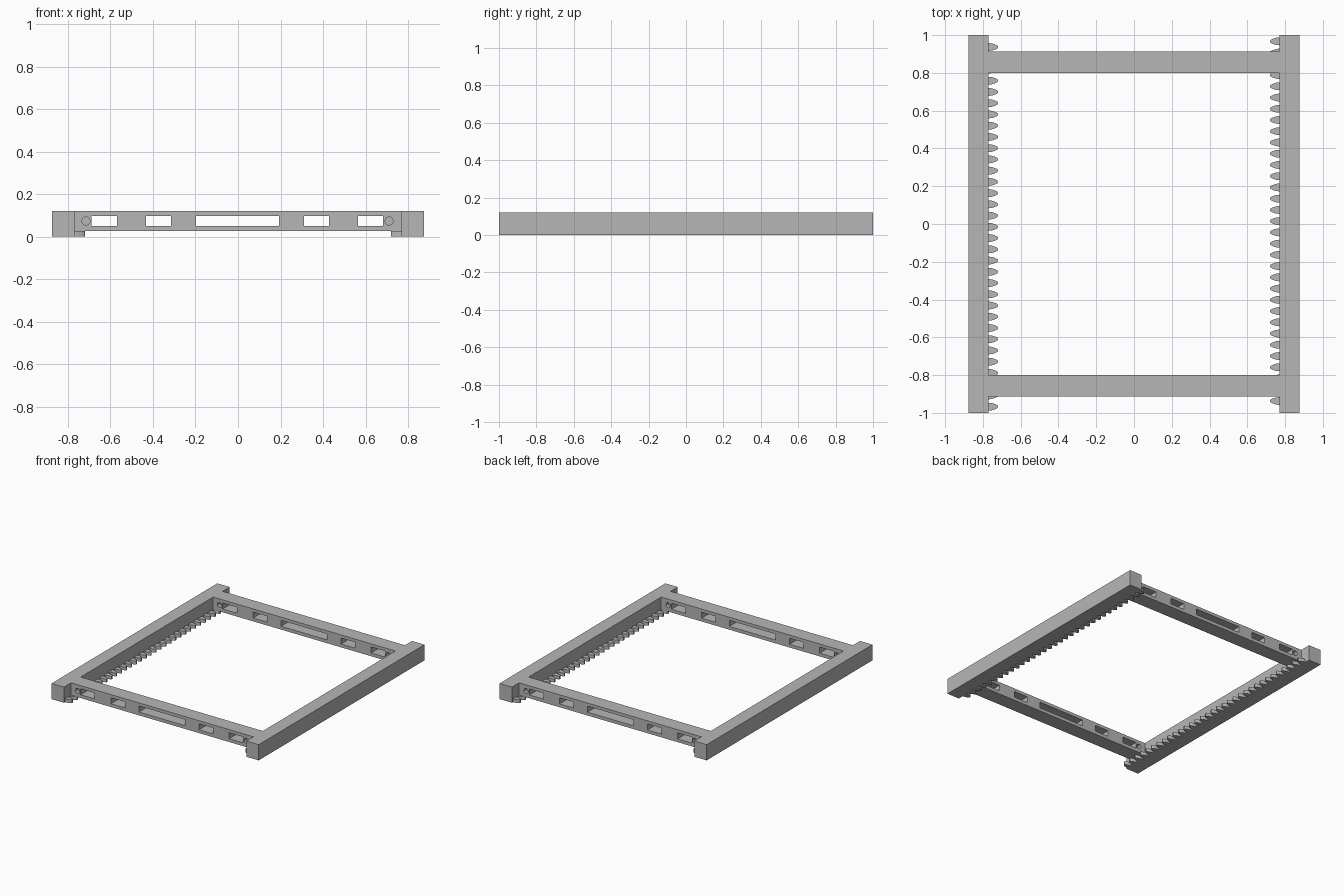
import bpy, bmesh, math
from mathutils import Matrix, Vector

if "Cube" in bpy.data.objects:
    bpy.data.objects.remove(bpy.data.objects["Cube"])

grey = bpy.data.materials.new("plain grey")
grey.diffuse_color = (0.47, 0.47, 0.47, 1)
grey.use_nodes = True
grey.node_tree.nodes["Principled BSDF"].inputs["Base Color"].default_value = grey.diffuse_color


def make_object(name, bm):
    bmesh.ops.recalc_face_normals(bm, faces=bm.faces)
    mesh = bpy.data.meshes.new(name)
    bm.to_mesh(mesh)
    bm.free()
    mesh.materials.append(grey)
    obj = bpy.data.objects.new(name, mesh)
    bpy.context.collection.objects.link(obj)
    return obj


def add_box(bm, x, y, z):
    centre = Vector([(a + b) / 2 for a, b in (x, y, z)])
    size = Vector([b - a for a, b in (x, y, z)])
    bmesh.ops.create_cube(bm, size=1, matrix=Matrix.Translation(centre) @ Matrix.Diagonal(size).to_4x4())


# Gear tooth outline: distance from the rail, half width
TOOTH = [(-0.005, 0.021), (0.0, 0.021), (0.018, 0.019), (0.036, 0.013), (0.046, 0.008), (0.049, 0.004)]
PITCH, TOOTH_COUNT, FIRST_TOOTH = 0.0595, 33, -0.967
RAIL_IN, RAIL_OUT = 0.77, 0.875

for side, label in ((-1, "left"), (1, "right")):
    # Side rail
    bm = bmesh.new()
    add_box(bm, sorted((side * RAIL_IN, side * RAIL_OUT)), (-1, 1), (0, 0.12))
    make_object(label + "_rail", bm)

    # Rack of teeth along the lower inner edge, one side turned half a circle from the other
    bm = bmesh.new()
    outline = TOOTH + [(d, -w) for d, w in reversed(TOOTH)]
    for i in range(TOOTH_COUNT):
        y = -side * (FIRST_TOOTH + i * PITCH)
        face = bm.faces.new([bm.verts.new((side * (RAIL_IN - d), y + w, 0)) for d, w in outline])
        top = bmesh.ops.extrude_face_region(bm, geom=[face])["geom"]
        bmesh.ops.translate(bm, vec=(0, 0, 0.026),
                            verts=[v for v in top if isinstance(v, bmesh.types.BMVert)])
    make_object(label + "_rack_teeth", bm)

# Cutter for the window slots and the blind round holes of a cross beam
BEAM_HALF = 0.0575
bm = bmesh.new()
for x in ((-0.69, -0.57), (-0.433, -0.315), (-0.197, 0.193), (0.31, 0.428), (0.565, 0.683)):
    add_box(bm, x, (-0.1, 0.1), (0.05, 0.096))
for x in (-0.715, 0.711):
    for face_y in (-BEAM_HALF, BEAM_HALF):
        bmesh.ops.create_cone(
            bm, cap_ends=True, segments=24, radius1=0.019, radius2=0.019, depth=0.06,
            matrix=Matrix.Translation((x, face_y, 0.073)) @ Matrix.Rotation(math.pi / 2, 4, "X"))
slots = make_object("beam_cutter", bm)

# Front and back cross beams
for y, label in ((-0.857, "front"), (0.857, "back")):
    bm = bmesh.new()
    add_box(bm, (-RAIL_IN, RAIL_IN), (-BEAM_HALF, BEAM_HALF), (0.025, 0.12))
    beam = make_object(label + "_cross_beam", bm)
    cut = beam.modifiers.new("slots", "BOOLEAN")
    cut.operation, cut.solver, cut.object = "DIFFERENCE", "EXACT", slots
    # Bake the cut before moving the beam into place
    graph = bpy.context.evaluated_depsgraph_get()
    baked = bpy.data.meshes.new_from_object(beam.evaluated_get(graph))
    beam.modifiers.clear()
    beam.data = baked
    beam.location.y = y

slots.hide_render = True
bpy.data.objects.remove(slots)
